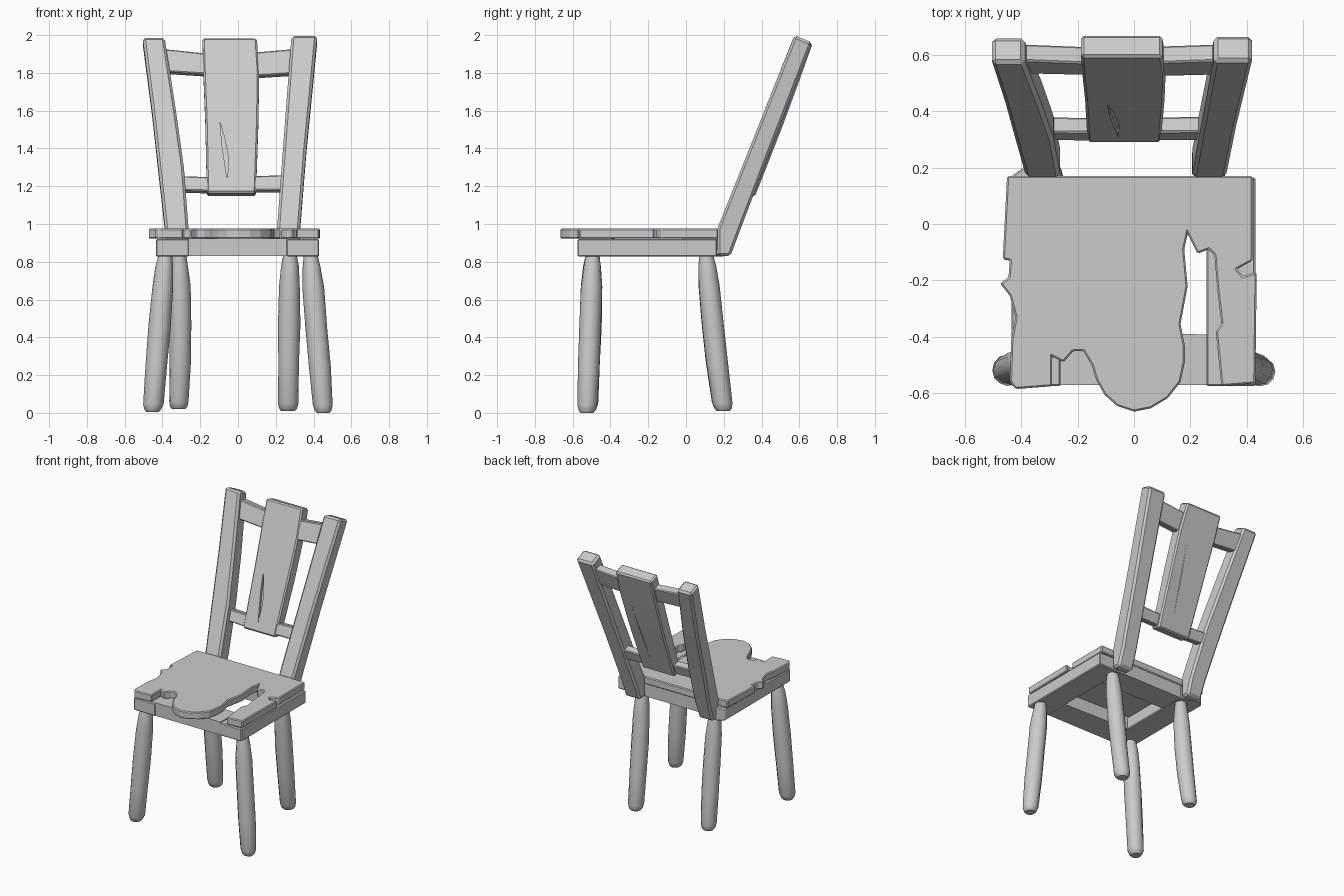
import bpy, bmesh, math, random
from mathutils import Vector

if "Cube" in bpy.data.objects:
    bpy.data.objects.remove(bpy.data.objects["Cube"])

random.seed(4)


def finish(name, bm, bevel=0.0, smooth=None):
    bmesh.ops.recalc_face_normals(bm, faces=bm.faces[:])
    me = bpy.data.meshes.new(name)
    bm.to_mesh(me)
    bm.free()
    ob = bpy.data.objects.new(name, me)
    bpy.context.collection.objects.link(ob)
    if bevel:
        m = ob.modifiers.new("worn_edges", 'BEVEL')
        m.width, m.segments = bevel, 1
        m.limit_method, m.angle_limit = 'ANGLE', math.radians(40)
    if smooth:
        bpy.ops.object.select_all(action='DESELECT')
        ob.select_set(True)
        bpy.context.view_layer.objects.active = ob
        bpy.ops.object.shade_smooth_by_angle(angle=math.radians(smooth))
    return ob


def loft(name, rings, bevel=0.0, smooth=None):
    """Skin a list of equal-sized rings and cap both ends."""
    bm = bmesh.new()
    vs = [[bm.verts.new(p) for p in r] for r in rings]
    n = len(vs[0])
    for a, b in zip(vs, vs[1:]):
        for i in range(n):
            j = (i + 1) % n
            bm.faces.new((a[i], a[j], b[j], b[i]))
    bm.faces.new(vs[0])
    bm.faces.new(vs[-1])
    return finish(name, bm, bevel, smooth)


def slab(name, outline, z0, z1, bevel=0.0):
    return loft(name, [[(x, y, z) for x, y in outline] for z in (z0, z1)], bevel)


def plank(name, sections, bevel):
    """Upright leaning plank: (z_front, z_back, y_front, y_back, x0, x1)."""
    return loft(name, [[(x0, yf, zf), (x1, yf, zf), (x1, yb, zb), (x0, yb, zb)]
                       for zf, zb, yf, yb, x0, x1 in sections], bevel)


# Broken seat board
seat = [(-.45, .17), (-.465, -.125), (-.44, -.13), (-.445, -.19), (-.475, -.21),
        (-.44, -.255), (-.42, -.33), (-.435, -.41), (-.44, -.56), (-.42, -.585),
        (-.29, -.575), (-.29, -.47), (-.25, -.49), (-.215, -.45), (-.18, -.45),
        (-.15, -.50), (-.135, -.55), (-.105, -.605), (-.06, -.645), (0, -.665),
        (.06, -.653), (.12, -.617), (.165, -.56), (.18, -.49), (.18, -.43),
        (.165, -.355), (.19, -.22), (.178, -.09), (.19, -.035), (.225, -.105),
        (.265, -.09), (.285, -.11), (.295, -.23), (.31, -.355), (.29, -.38),
        (.31, -.575), (.43, -.565), (.435, -.17), (.385, -.185), (.365, -.16),
        (.42, -.13), (.42, .17)]
slab("seat_board", seat, .922, .975, .006)


# Frame under the seat, open in the middle
def rect(x0, x1, y0, y1):
    return [(x0, y0), (x1, y0), (x1, y1), (x0, y1)]


slab("frame_left", [(-.435, -.575), (-.26, -.575), (-.26, .165), (-.385, .205), (-.435, .17)],
     .828, .92, .006)
slab("frame_right", rect(.257, .43, -.575, .165), .828, .92, .006)
slab("frame_front", [(-.262, -.57), (.259, -.57), (.259, -.392), (-.262, -.375)], .83, .924)
slab("frame_back", rect(-.262, .259, -.02, .163), .83, .924)


# Rounded, slightly uneven legs
def leg(name, top, foot, bow):
    top, foot = Vector(top), Vector(foot)
    profile = [(0, .034), (.015, .045), (.05, .053), (.3, .057), (.55, .058),
               (.8, .055), (.93, .046), (1, .036)]
    rings = []
    for t, r in profile:
        c = foot.lerp(top, t) + Vector(bow) * math.sin(math.pi * t)
        wob = random.uniform(.97, 1.03)
        rings.append([(c.x + r * wob * math.cos(a) * random.uniform(.97, 1.03),
                       c.y + r * wob * math.sin(a) * random.uniform(.97, 1.03), c.z)
                      for a in (math.tau * i / 12 for i in range(12))])
    loft(name, rings, smooth=40)


leg("front_leg_right", (.385, -.495, .835), (.452, -.525, 0), (0, 0, 0))
leg("front_leg_left", (-.385, -.495, .835), (-.452, -.52, .005), (0, 0, 0))
leg("back_leg_right", (.275, .108, .835), (.265, .198, .01), (0, -.006, 0))
leg("back_leg_left", (-.31, .108, .835), (-.315, .193, .02), (.008, -.006, 0))

# Leaning back posts
plank("back_post_right", [(.83, .83, .165, .235, .205, .325), (.98, .95, .167, .28, .207, .328),
                          (1.4, 1.37, .335, .44, .238, .362),
                          (2.0, 1.96, .575, .668, .283, .42)], .014)
plank("back_post_left", [(.83, .83, .165, .235, -.38, -.265), (.98, .95, .167, .28, -.386, -.262),
                         (1.3, 1.27, .295, .40, -.422, -.286),
                         (1.6, 1.57, .415, .52, -.455, -.328),
                         (1.99, 1.95, .57, .662, -.505, -.388)], .014)


# Cross rails, following the lean of the back
def rail(name, sections, y_mid, z_mid, thick):
    rings = []
    for x, z0, z1 in sections:
        y0, y1 = (y_mid + .385 * (z - z_mid) for z in (z0, z1))
        h = thick / 2
        rings.append([(x, y0 - h, z0), (x, y0 + h, z0 - .015),
                      (x, y1 + h, z1 - .015), (x, y1 - h, z1)])
    loft(name, rings, .006)


rail("top_rail", [(-.42, 1.81, 1.93), (-.18, 1.795, 1.905), (.10, 1.785, 1.91), (.33, 1.80, 1.93)],
     .582, 1.86, .06)
rail("lower_rail", [(-.32, 1.18, 1.255), (-.16, 1.175, 1.25), (.10, 1.18, 1.255), (.26, 1.18, 1.26)],
     .335, 1.21, .055)

# Wide centre splat
splat = plank("back_splat", [(1.165, 1.145, .287, .365, -.165, .095),
                             (1.55, 1.52, .428, .512, -.173, .108),
                             (1.80, 1.77, .522, .604, -.183, .112),
                             (1.985, 1.955, .592, .67, -.188, .10)], .01)


# Cracks in the splat
def crack(name, outline, front):
    def y_at(z):
        return .287 + (z - 1.165) * .372 + (0 if front else .088)
    s = -1 if front else 1
    rings = [[(x, y_at(z) + s * d, z) for x, z in outline] for d in (.03, -.018)]
    cutter = loft(name, rings)
    cutter.hide_render = True
    cutter.hide_viewport = True
    cutter.display_type = 'WIRE'
    m = splat.modifiers.new(name, 'BOOLEAN')
    m.operation, m.object, m.solver = 'DIFFERENCE', cutter, 'EXACT'


crack("crack_cutter_front", [(-.055, 1.22), (-.053, 1.36), (-.072, 1.46), (-.095, 1.54),
                             (-.085, 1.42)], True)
crack("crack_cutter_back", [(.0, 1.25), (.012, 1.45), (.035, 1.7), (.018, 1.47)], False)
